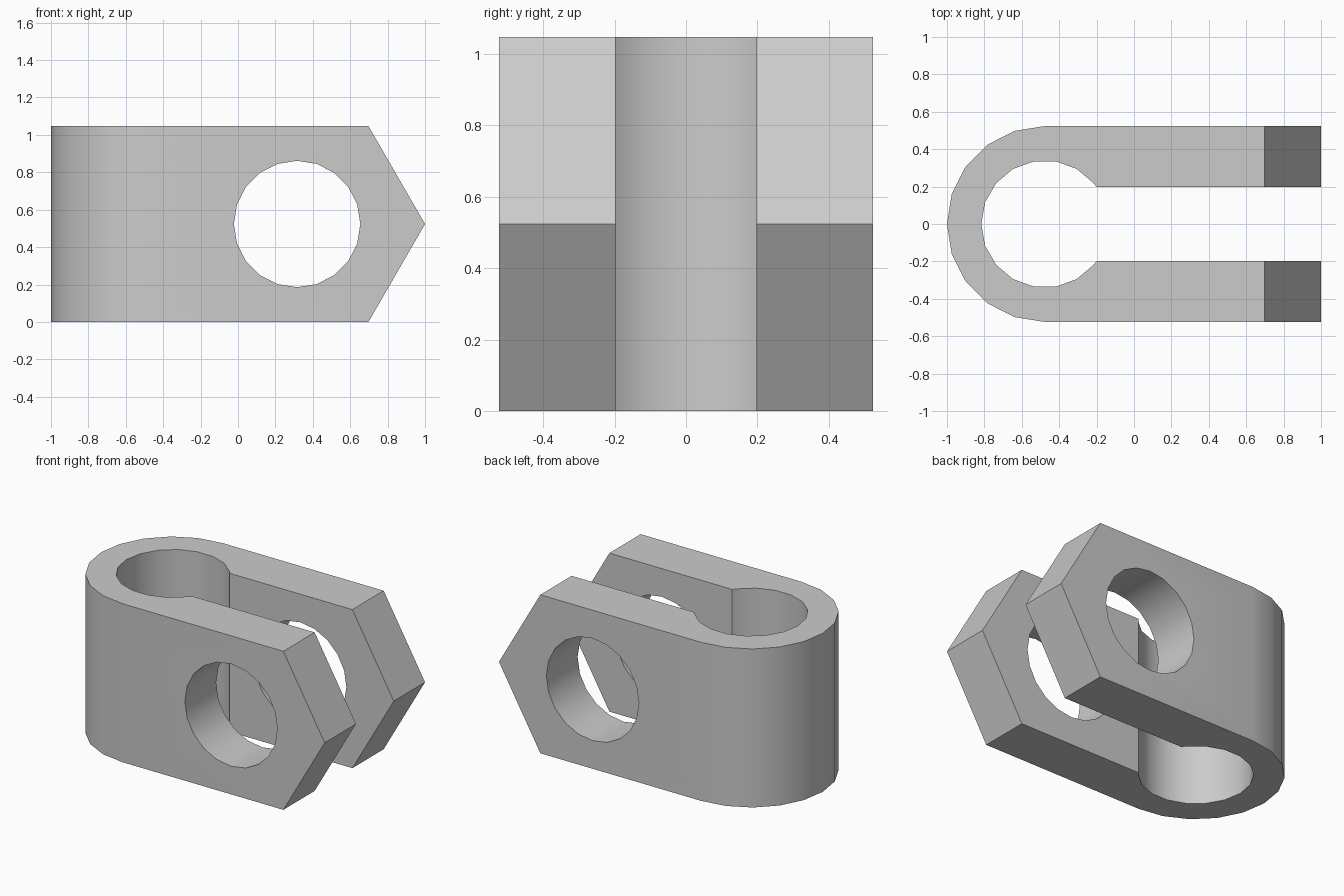
import bpy, bmesh
from math import radians, sin, cos, sqrt, asin
from mathutils import Vector

cube = bpy.data.objects.get("Cube")
if cube:
    bpy.data.objects.remove(cube, do_unlink=True)

HALF = 0.5235           # half height, half depth and outer bend radius
BEND_X = -1 + HALF      # centre of the bend
BORE = 0.34             # inner bend radius
SLOT = 0.197            # half width of the gap between the arms
HOLE_X, HOLE_R = 0.316, 0.338

grey = bpy.data.materials.new("plain grey")
grey.use_nodes = True
colour = (0.6, 0.6, 0.6, 1)
grey.diffuse_color = colour
grey.node_tree.nodes["Principled BSDF"].inputs["Base Color"].default_value = colour


def arc(radius, degrees):
    return [(BEND_X + radius * cos(radians(a)), radius * sin(radians(a))) for a in degrees]


# U-shaped outline: outer bend, lower arm, bored inner bend, upper arm
slot_x = BEND_X + sqrt(BORE ** 2 - SLOT ** 2)
outline = [(1, HALF)] + arc(HALF, range(90, 271, 18)) + [(1, -HALF), (1, -SLOT), (slot_x, -SLOT)]
outline += arc(BORE, range(320, 39, -20)) + [(slot_x, SLOT), (1, SLOT)]

bm = bmesh.new()
base = bm.faces.new([bm.verts.new((x, y, 0)) for x, y in outline])
top = bmesh.ops.extrude_face_region(bm, geom=[base])["geom"]
bmesh.ops.translate(bm, vec=(0, 0, 2 * HALF), verts=[v for v in top if isinstance(v, bmesh.types.BMVert)])

# Pointed arm ends: slice off the upper and lower corners
for side in (1, -1):
    cut = bmesh.ops.bisect_plane(bm, geom=bm.verts[:] + bm.edges[:] + bm.faces[:],
                                 plane_co=(1, 0, HALF), plane_no=(sin(radians(60)), 0, side * 0.5),
                                 clear_outer=True)
    rim = [e for e in cut["geom_cut"] if isinstance(e, bmesh.types.BMEdge)]
    bmesh.ops.holes_fill(bm, edges=[e for e in bm.edges if e.is_boundary], sides=0)
bmesh.ops.remove_doubles(bm, verts=bm.verts[:], dist=1e-4)
bmesh.ops.dissolve_degenerate(bm, edges=bm.edges[:], dist=1e-5)
bmesh.ops.recalc_face_normals(bm, faces=bm.faces[:])
mesh = bpy.data.meshes.new("clevis")
bm.to_mesh(mesh)
bm.free()
mesh.materials.append(grey)
clevis = bpy.data.objects.new("clevis", mesh)
bpy.context.collection.objects.link(clevis)

# Pin hole through both arms
bpy.ops.mesh.primitive_cylinder_add(vertices=20, radius=HOLE_R, depth=2,
                                    location=(HOLE_X, 0, HALF), rotation=(radians(90), 0, 0))
cutter = bpy.context.object
cutter.name = "pin_hole_cutter"
cutter.data.materials.append(grey)
mod = clevis.modifiers.new("pin_hole", "BOOLEAN")
mod.operation = "DIFFERENCE"
mod.solver = "EXACT"
mod.object = cutter
bpy.ops.object.select_all(action="DESELECT")
clevis.select_set(True)
bpy.context.view_layer.objects.active = clevis
bpy.ops.object.modifier_apply(modifier=mod.name)
bpy.data.objects.remove(cutter, do_unlink=True)

bpy.ops.object.shade_smooth_by_angle(angle=radians(30))
